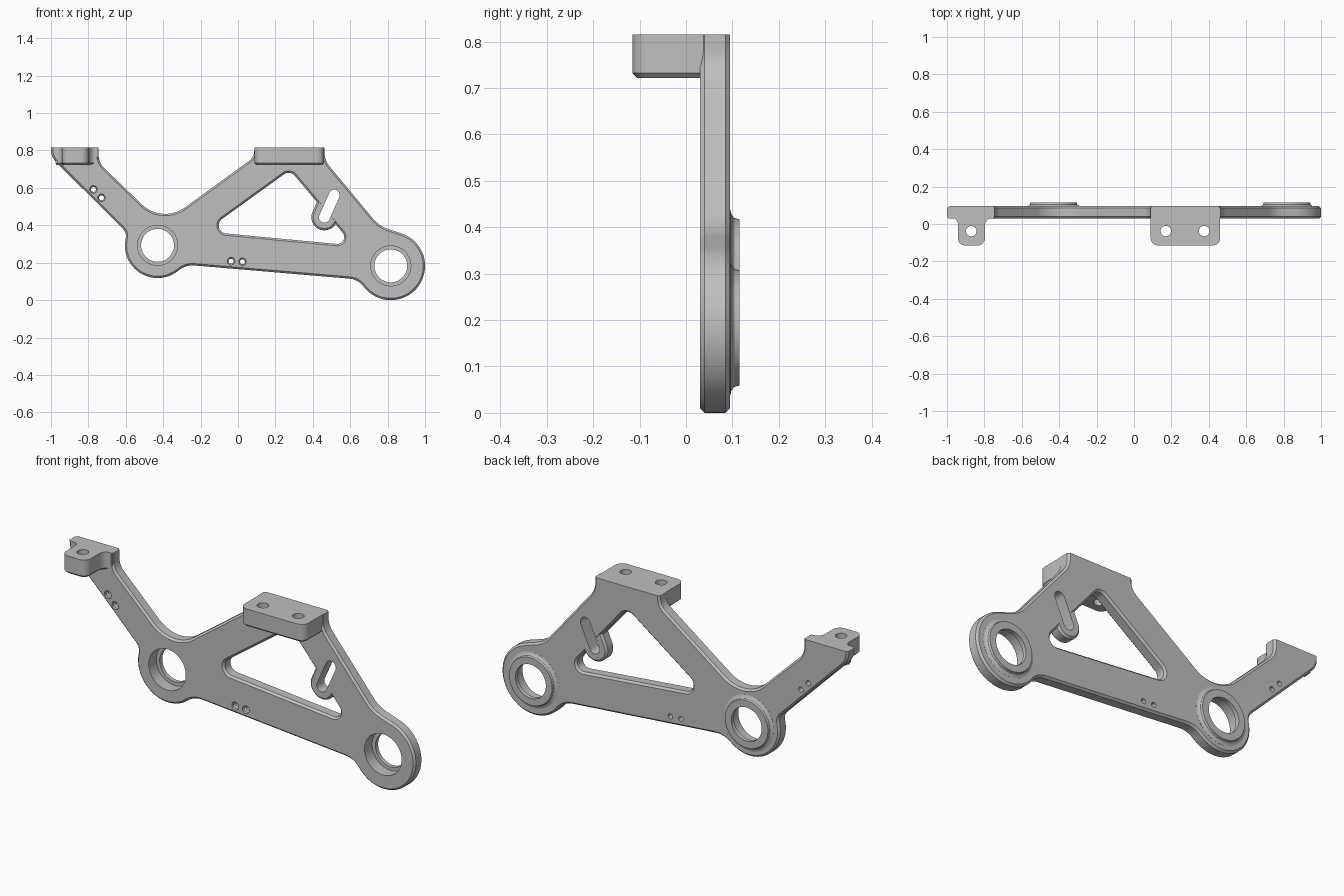
import bpy, bmesh
from math import sin, cos, radians, pi
from mathutils import Vector

if "Cube" in bpy.data.objects:
    bpy.data.objects.remove(bpy.data.objects["Cube"])

FRONT, BACK, TOP, ABOVE = 0.03, 0.095, 0.815, 0.9
CHAMFER = 0.01
HUBS = [(-0.43, 0.293, 0.175), (0.817, 0.183, 0.183)]

steel = bpy.data.materials.new("machined_grey")
steel.use_nodes = True
GREY = (0.52, 0.52, 0.52, 1)
steel.diffuse_color = GREY
steel.node_tree.nodes["Principled BSDF"].inputs["Base Color"].default_value = GREY


def rounded(corners, steps=10):
    """Round each (u, v, tangent length) corner with a circular arc."""
    out, n = [], len(corners)
    for i, (u, v, d) in enumerate(corners):
        c = Vector((u, v))
        if not d:
            out.append(c)
            continue
        a = (Vector(corners[i - 1][:2]) - c).normalized()
        b = (Vector(corners[(i + 1) % n][:2]) - c).normalized()
        w = sin(a.angle(b) / 2)
        for k in range(steps + 1):
            t = k / steps
            wa, wc, wb = (1 - t) ** 2, 2 * w * t * (1 - t), t * t
            out.append(c + (a * wa + b * wb) * d / (wa + wc + wb))
    return out


def inset(pts, d):
    """Move a closed outline inward by d (outward if negative)."""
    n = len(pts)
    area = sum(pts[i - 1].cross(pts[i]) for i in range(n))
    side = 1 if area > 0 else -1
    out = []
    for i, p in enumerate(pts):
        a = (p - pts[i - 1]).normalized()
        b = (pts[(i + 1) % n] - p).normalized()
        normal = Vector((-a.y - b.y, a.x + b.x)) * side
        out.append(p + normal * d / (1 + a.dot(b)))
    return out


def arc(u, v, r, start, end, steps):
    angles = [radians(start + (end - start) * k / steps) for k in range(steps + 1)]
    return [(u + r * cos(a), v + r * sin(a), 0) for a in angles]


def capsule(a, b, r):
    a, b = Vector(a), Vector(b)
    d = (b - a).normalized()
    s = Vector((-d.y, d.x))
    fan = [pi * k / 16 for k in range(17)]
    return [b + (s * cos(t) + d * sin(t)) * r for t in fan] + \
           [a - (s * cos(t) + d * sin(t)) * r for t in fan]


def loft(bm, rings):
    """Closed solid through matching rings of points."""
    loops = [[bm.verts.new(p) for p in ring] for ring in rings]
    n = len(loops[0])
    for a, b in zip(loops, loops[1:]):
        for i in range(n):
            bm.faces.new((a[i], a[(i + 1) % n], b[(i + 1) % n], b[i]))
    bm.faces.new(loops[0])
    bm.faces.new(loops[-1])


def plate_solid(bm, pts, sections):
    """Front-to-back solid; sections are (y, inset)."""
    loft(bm, [[(p.x, y, p.y) for p in inset(pts, d)] for y, d in sections])


def upright_solid(bm, pts, sections):
    """Vertical solid; sections are (z, inset)."""
    loft(bm, [[(p.x, p.y, z) for p in inset(pts, d)] for z, d in sections])


def turned(bm, x, z, profile, steps=64):
    """Solid of revolution about a front-to-back axis; profile is (radius, y)."""
    loft(bm, [[(x + r * cos(2 * pi * k / steps), y, z + r * sin(2 * pi * k / steps))
               for k in range(steps)] for r, y in profile])


def chamfered(y0, y1):
    return [(y0, CHAMFER), (y0 + CHAMFER, 0), (y1 - CHAMFER, 0), (y1, CHAMFER)]


def make(name, bm):
    bmesh.ops.recalc_face_normals(bm, faces=bm.faces)
    mesh = bpy.data.meshes.new(name)
    bm.to_mesh(mesh)
    bm.free()
    mesh.materials.append(steel)
    ob = bpy.data.objects.new(name, mesh)
    bpy.context.collection.objects.link(ob)
    return ob


# Main arm outline: two round hubs joined by straight, filleted arms
outline = [(-1, ABOVE, 0), (-1, 0.765, 0.04), (-0.594, 0.36, 0.03)]
outline += arc(*HUBS[0], 169, 307, 30)
outline += [(-0.277, 0.189, 0.045), (0.641, 0.111, 0.045)]
outline += arc(*HUBS[1], 217.5, 432, 44)
outline += [(0.755, 0.396, 0.05), (0.463, 0.747, 0.04), (0.463, ABOVE, 0),
            (0.087, ABOVE, 0), (0.087, 0.765, 0.035), (-0.406, 0.407, 0.15),
            (-0.745, 0.735, 0.04), (-0.745, ABOVE, 0)]
bm = bmesh.new()
plate_solid(bm, rounded(outline), chamfered(FRONT, BACK))
bracket = make("bracket_arm", bm)

# Triangular window with chamfered rims
bm = bmesh.new()
window = [(-0.178, 0.367, 0.114), (0.278, 0.696, 0.04), (0.617, 0.292, 0.09)]
plate_solid(bm, rounded(window), [(FRONT - CHAMFER, -2 * CHAMFER), (FRONT + CHAMFER, 0),
                                  (BACK - CHAMFER, 0), (BACK + CHAMFER, -2 * CHAMFER)])
window_cutter = make("window_cutter", bm)

# Slotted lug reaching into the window
SLOT = (0.515, 0.562), (0.462, 0.443)
bm = bmesh.new()
plate_solid(bm, capsule(*SLOT, 0.07), chamfered(FRONT + 0.0007, BACK - 0.0007))
lug = make("slot_lug", bm)

# Mounting tabs reaching forward at the top
bm = bmesh.new()
left_tab = [(-0.975, 0.07, 0), (-0.975, 0.032, 0), (-0.942, 0.032, 0.03), (-0.942, -0.115, 0.04),
            (-0.797, -0.115, 0.04), (-0.797, 0.032, 0.04), (-0.748, 0.032, 0), (-0.748, 0.07, 0)]
right_tab = [(0.089, 0.07, 0), (0.089, -0.115, 0.04), (0.461, -0.115, 0.04), (0.461, 0.07, 0)]
for tab in (left_tab, right_tab):
    upright_solid(bm, rounded(tab, 8), [(0.722, CHAMFER), (0.722 + CHAMFER, 0), (ABOVE - 0.01, 0)])
tabs = make("mounting_tabs", bm)

# Raised hub rims on the back, flared where they meet the arm
bm = bmesh.new()
for x, z, r in HUBS:
    turned(bm, x, z, [(0.145, 0.08), (0.145, 0.0955), (0.134, 0.098),
                      (0.127, 0.104), (0.124, 0.115)])
rims = make("hub_rims", bm)

# Flat cut across the top
bm = bmesh.new()
slab = [Vector(p) for p in ((-2, -1), (2, -1), (2, 1), (-2, 1))]
upright_solid(bm, slab, [(TOP, 0), (1, 0)])
top_cutter = make("top_cutter", bm)

# Stepped bores, bolt holes and slot
bm = bmesh.new()
for x, z, r in HUBS:
    turned(bm, x, z, [(0.107, -0.2), (0.107, 0.093), (0.088, 0.093), (0.088, 0.3)])
for x, z in ((-0.773, 0.592), (-0.73, 0.547), (-0.037, 0.208), (0.024, 0.205)):
    turned(bm, x, z, [(0.02, -0.2), (0.02, 0.045), (0.013, 0.052), (0.013, 0.3)], 24)
plate_solid(bm, capsule(*SLOT, 0.029), [(-0.2, 0), (0.3, 0)])
for x in (-0.87, 0.17, 0.375):
    circle = [Vector(p[:2]) for p in arc(x, -0.038, 0.028, 0, 345, 23)]
    upright_solid(bm, circle, [(0.65, 0), (ABOVE, 0)])
holes = make("hole_cutters", bm)

STEPS = [(window_cutter, 'DIFFERENCE'), (lug, 'UNION'), (tabs, 'UNION'), (rims, 'UNION'),
         (top_cutter, 'DIFFERENCE'), (holes, 'DIFFERENCE')]
for tool, operation in STEPS:
    tool.hide_render = True
    mod = bracket.modifiers.new(tool.name, 'BOOLEAN')
    mod.operation, mod.object, mod.solver = operation, tool, 'EXACT'

# Bake the result and drop the helpers
bpy.context.view_layer.update()
final = bpy.data.meshes.new_from_object(
    bracket.evaluated_get(bpy.context.evaluated_depsgraph_get()))
bracket.modifiers.clear()
bracket.data = final
for tool, operation in STEPS:
    bpy.data.objects.remove(tool)
bpy.ops.object.select_all(action='DESELECT')
bracket.select_set(True)
bpy.context.view_layer.objects.active = bracket
bpy.ops.object.shade_smooth_by_angle(angle=radians(30))
